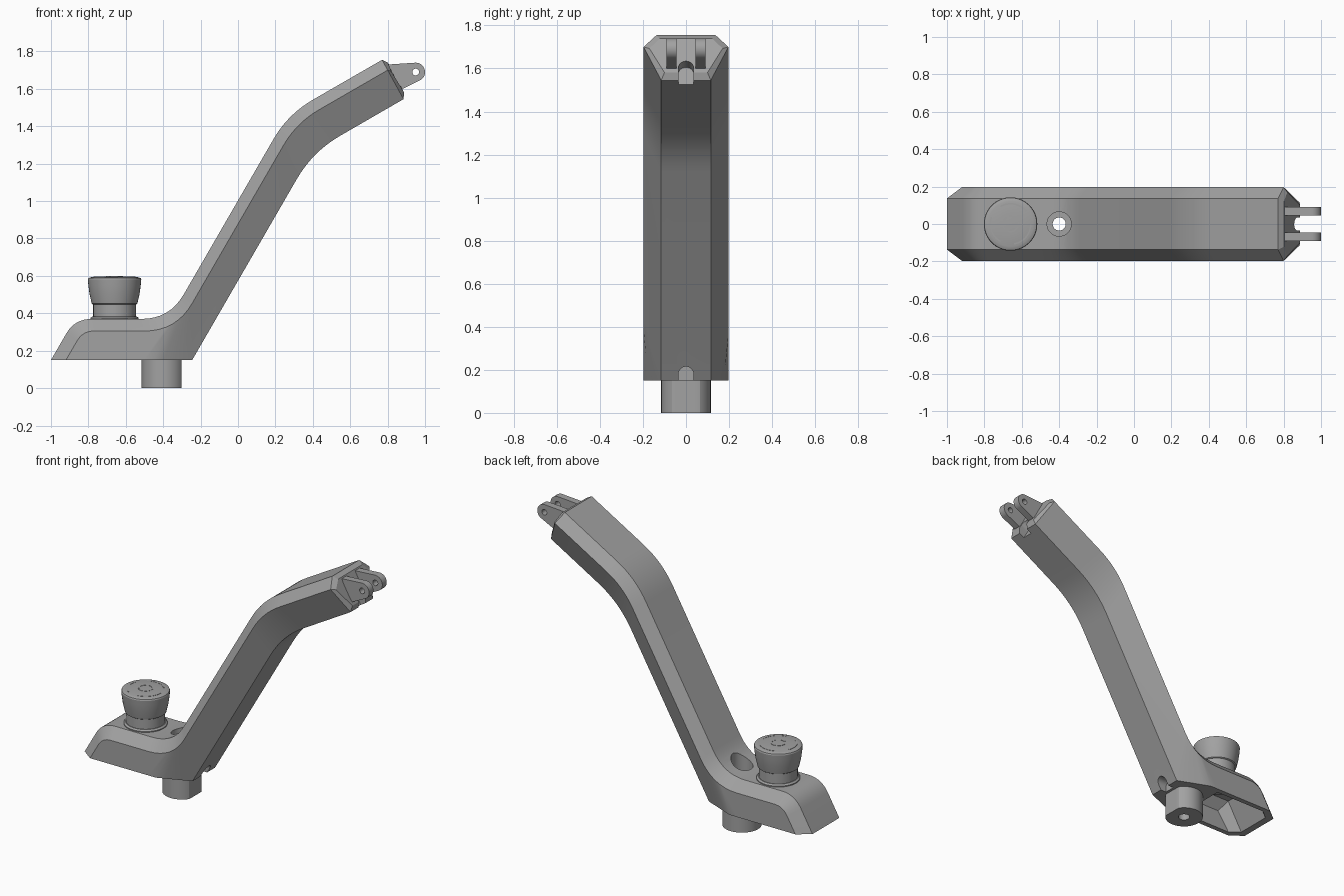
import bpy, bmesh, math
from mathutils import Vector

if "Cube" in bpy.data.objects:
    bpy.data.objects.remove(bpy.data.objects["Cube"], do_unlink=True)

grey = bpy.data.materials.new("grey")
grey.use_nodes = True
COLOUR = (0.36, 0.36, 0.36, 1)
grey.diffuse_color = COLOUR
grey.node_tree.nodes["Principled BSDF"].inputs["Base Color"].default_value = COLOUR

X, Y, Z = Vector((1, 0, 0)), Vector((0, 1, 0)), Vector((0, 0, 1))
parts = []


def finish(bm, name, keep=True):
    bmesh.ops.remove_doubles(bm, verts=bm.verts, dist=1e-5)
    bmesh.ops.recalc_face_normals(bm, faces=bm.faces)
    mesh = bpy.data.meshes.new(name)
    bm.to_mesh(mesh)
    bm.free()
    mesh.materials.append(grey)
    obj = bpy.data.objects.new(name, mesh)
    bpy.context.collection.objects.link(obj)
    if keep:
        parts.append(obj)
    else:
        obj.hide_render = True
    return obj


def loft(name, rings, keep=True):
    """Skin a list of equal point rings and cap both ends."""
    bm = bmesh.new()
    rows = [[bm.verts.new(p) for p in ring] for ring in rings]
    n = len(rows[0])
    for a, b in zip(rows, rows[1:]):
        for i in range(n):
            j = (i + 1) % n
            bm.faces.new((a[i], a[j], b[j], b[i]))
    bm.faces.new(rows[0])
    bm.faces.new(rows[-1])
    return finish(bm, name, keep)


def prism(name, pts, origin, u, v, w, keep=True):
    base = [Vector(origin) + u * a + v * b for a, b in pts]
    return loft(name, [base, [p + w for p in base]], keep)


def arc(r, start, end, n, cx=0, cy=0):
    angles = [math.radians(start + (end - start) * i / n) for i in range(n + 1)]
    return [(cx + r * math.cos(a), cy + r * math.sin(a)) for a in angles]


def circle(r, n=40):
    return arc(r, 0, 360, n)[:-1]


def lathe(name, profile, x):
    return loft(name, [[(x + a, b, z) for a, b in circle(r, 64)] for r, z in profile])


def cut(obj, *cutters):
    for c in cutters:
        m = obj.modifiers.new("cut", "BOOLEAN")
        m.operation, m.solver, m.object = "DIFFERENCE", "EXACT", c
    bpy.context.view_layer.update()
    graph = bpy.context.evaluated_depsgraph_get()
    mesh = bpy.data.meshes.new_from_object(obj.evaluated_get(graph))
    obj.modifiers.clear()
    obj.data = mesh


def fillet(prev, corner, nxt, t, n=8):
    """Rounded corner as a quadratic curve with tangent length t."""
    c = Vector(corner)
    a = c + (Vector(prev) - c).normalized() * t
    b = c + (Vector(nxt) - c).normalized() * t
    return [a.lerp(c, s).lerp(c.lerp(b, s), s) for s in (i / n for i in range(n + 1))]


def rounded(path, radii):
    out = [Vector(path[0])]
    for i, t in enumerate(radii):
        out += fillet(*path[i:i + 3], t)
    return out + [Vector(path[-1])]


def section(t, m, b, wt, wm, wb):
    half = [(t, wt), (m, wm), (b, wb)]
    return ([(p[0], w, p[1]) for p, w in half]
            + [(p[0], -w, p[1]) for p, w in reversed(half)])


# Arm body: top edge, widest edge and bottom edge, skinned as six-sided sections
WT, WM, WB = 0.137, 0.197, 0.115
top = rounded([(-1, .15), (-.873, .37), (-.366, .37), (.267, 1.465), (.77, 1.755)],
              [.09, .15, .154])
mid = rounded([(-.92, .15), (-.83, .305), (-.331, .305), (.313, 1.419), (.80, 1.70)],
              [.06, .17, .14])
heel = Vector((-.245, .15))
low = [Vector((-.9, .15))] + [Vector((-.84 + .01 * i, .15)) for i in range(9)]
low_w = [WM] * len(low)
for i in range(9):
    s = max(0, (i - 4) / 4)
    low.append(Vector((-.65 + .05 * i, .15)) if i < 4 else Vector((-.45, .15)).lerp(heel, s))
    low_w.append(WM + (WB - WM) * s)
low += fillet(heel, (.399, 1.264), (.885, 1.545), .17) + [Vector((.885, 1.545))]
low_w += [WB] * 10
rings = [section(t, m, b, WT, WM, w) for t, m, b, w in zip(top, mid, low, low_w)]
rings.append(section((.802, 1.739), (.82, 1.693), (.888, 1.581), .122, .17, .1))
arm = loft("arm_body", rings)

# Hollow under the base
cavity = loft("cavity_cutter", [
    section((-.96, .14), (-.90, .14), (-.88, .14), .115, .165, .165),
    section((-.85, .33), (-.81, .27), (-.80, .14), .115, .165, .165),
    section((-.53, .33), (-.53, .27), (-.53, .14), .115, .165, .165)], False)

# Mounting hole, cable openings
PX = -.4
bore = prism("bore_cutter", circle(.035), (PX, 0, -.1), X, Y, Z, False)
recess = prism("recess_cutter", circle(.065), (PX, 0, .25), X, Y, Z * .5, False)
arch = arc(.035, 0, 180, 16) + [(-.035, -.12), (.035, -.12)]
along = Vector((.866, 0, .5))
across = Vector((-.5, 0, .866))
end_slot = prism("end_slot_cutter", arch, Vector((.885, 0, 1.61)) - along * .07,
                 Y, across, along * .2, False)
heel_slot = prism("heel_slot_cutter", arch, (-.285, 0, .18), Y, Z, X * .185, False)
cut(arm, cavity, bore, recess, end_slot, heel_slot)

# Mounting post with one flat side
post = prism("mounting_post", [(min(a, .097), b) for a, b in circle(.115, 64)],
             (PX, 0, 0), X, Y, Z * .2)
cut(post, bore)

# Hinge lugs at the tip
LX, LZ = .95, 1.69
lug_shape = arc(.05, 90, -60, 20) + [(-.07, -.09), (-.13, -.02), (-.15, .04)]
pin = prism("pin_cutter", circle(.018, 24), (LX, -.3, LZ), X, Z, Y * .6, False)
for side, y in (("left", .045), ("right", -.09)):
    lug = prism("hinge_lug_" + side, lug_shape, (LX, y, LZ), X, Z, Y * .045)
    cut(lug, pin)

# Push button: flange, neck, flared head and fixing nut
BX = -.66
lathe("button_flange", [(.128, .36), (.128, .376), (.118, .384)], BX)
lathe("button_neck", [(.114, .38), (.114, .46)], BX)
lathe("button_head", [(.116, .448), (.122, .452), (.134, .505), (.140, .55), (.143, .58),
                      (.140, .588), (.130, .592), (.12, .594), (.06, .597), (.01, .598)], BX)
lathe("button_nut", [(.10, .335), (.10, .31)], BX)


# Raised marks on the button top
def mark(name, r, start, end, z):
    shape = arc(r, start, end, 20) + arc(r - .008, end, start, 20)
    prism(name, shape, (BX, 0, z), X, Y, Z * .004)


for k in range(3):
    mark("button_arc_%d" % k, .112, 120 * k + 40, 120 * k + 120, .592)
    mark("button_inner_arc_%d" % k, .045, 120 * k, 120 * k + 100, .595)

# Remove the helpers and shade curved surfaces smoothly
for c in (cavity, bore, recess, end_slot, heel_slot, pin):
    bpy.data.objects.remove(c, do_unlink=True)
bpy.ops.object.select_all(action="DESELECT")
for p in parts:
    p.select_set(True)
bpy.context.view_layer.objects.active = arm
bpy.ops.object.shade_smooth_by_angle(angle=math.radians(25))
